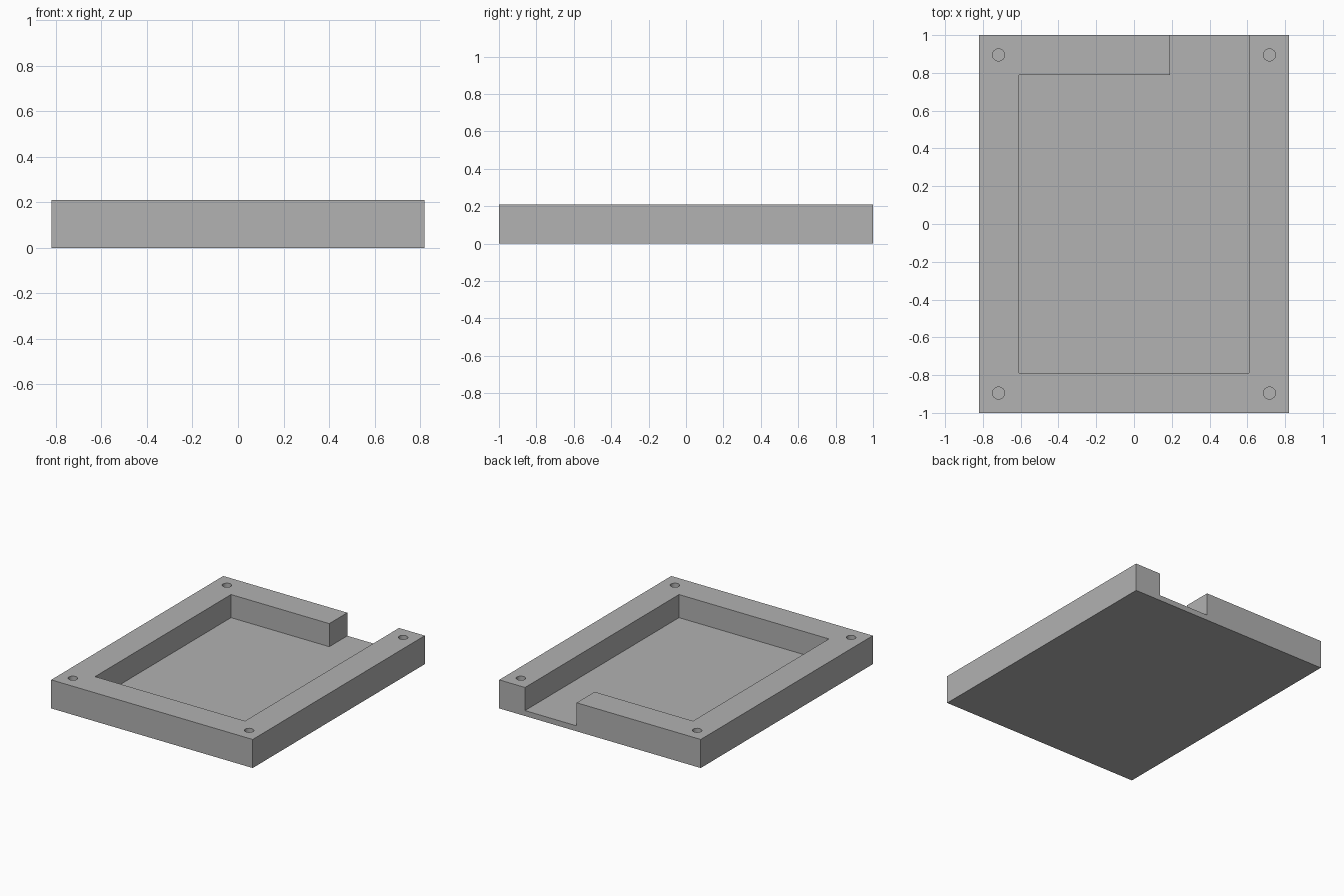
import bpy
import bmesh
from mathutils import Matrix

cube = bpy.data.objects.get("Cube")
if cube:
    bpy.data.objects.remove(cube, do_unlink=True)

WIDTH, LENGTH, HEIGHT = 1.64, 2.0, 0.21
FLOOR = 0.04
HOLE_X, HOLE_Y, HOLE_R = 0.717, 0.895, 0.032

grey = bpy.data.materials.new("plain grey")
grey.use_nodes = True
color = (0.445, 0.445, 0.445, 1)
grey.diffuse_color = color
grey.node_tree.nodes["Principled BSDF"].inputs["Base Color"].default_value = color


def prism(name, outline, z0, z1):
    """Extrude a flat outline from z0 up to z1."""
    bm = bmesh.new()
    face = bm.faces.new([bm.verts.new((x, y, z0)) for x, y in outline])
    top = bmesh.ops.extrude_face_region(bm, geom=[face])["geom"]
    verts = [v for v in top if isinstance(v, bmesh.types.BMVert)]
    bmesh.ops.translate(bm, vec=(0, 0, z1 - z0), verts=verts)
    bmesh.ops.recalc_face_normals(bm, faces=bm.faces)
    return finish(name, bm)


def finish(name, bm):
    mesh = bpy.data.meshes.new(name)
    bm.to_mesh(mesh)
    bm.free()
    mesh.materials.append(grey)
    obj = bpy.data.objects.new(name, mesh)
    bpy.context.collection.objects.link(obj)
    return obj


def cut(target, cutter):
    """Subtract the cutter, then discard it."""
    cutter.hide_render = True
    mod = target.modifiers.new("cut", "BOOLEAN")
    mod.operation, mod.solver, mod.object = "DIFFERENCE", "EXACT", cutter
    bpy.context.view_layer.objects.active = target
    bpy.ops.object.modifier_apply(modifier=mod.name)
    bpy.data.objects.remove(cutter, do_unlink=True)


# Solid tray block
w, l = WIDTH / 2, LENGTH / 2
tray = prism("tray", [(-w, -l), (w, -l), (w, l), (-w, l)], 0, HEIGHT)

# Pocket with a slot open through the back wall
px, py, slot = 0.61, 0.79, 0.19
pocket = [(-px, -py), (px, -py), (px, l + 0.1), (slot, l + 0.1),
          (slot, py), (-px, py)]
cut(tray, prism("pocket_cutter", pocket, FLOOR, HEIGHT + 0.1))

# Blind screw holes in the four corners
bm = bmesh.new()
top = HEIGHT + 0.1
for sx in (-1, 1):
    for sy in (-1, 1):
        place = Matrix.Translation((sx * HOLE_X, sy * HOLE_Y, (FLOOR + top) / 2))
        bmesh.ops.create_cone(bm, cap_ends=True, segments=32, radius1=HOLE_R,
                              radius2=HOLE_R, depth=top - FLOOR, matrix=place)
cut(tray, finish("hole_cutter", bm))

# Round hole walls, crisp edges elsewhere
bpy.ops.object.select_all(action="DESELECT")
tray.select_set(True)
bpy.context.view_layer.objects.active = tray
bpy.ops.object.shade_smooth_by_angle()
